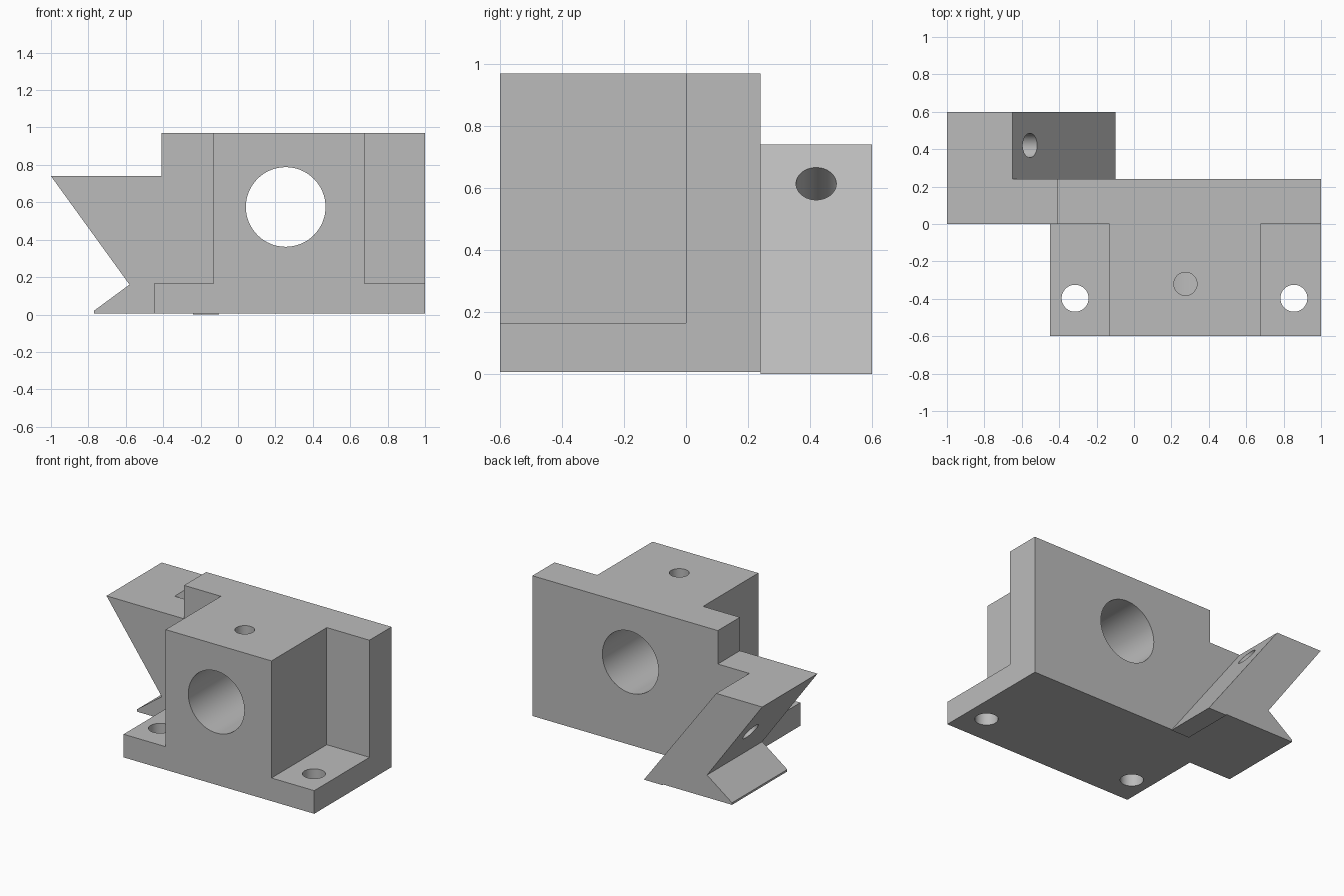
import bpy
import bmesh
import math
from mathutils import Vector

if "Cube" in bpy.data.objects:
    bpy.data.objects.remove(bpy.data.objects["Cube"], do_unlink=True)

grey = bpy.data.materials.new("machined grey")
grey.use_nodes = True
colour = (0.5, 0.5, 0.5, 1)
grey.diffuse_color = colour
grey.node_tree.nodes["Principled BSDF"].inputs["Base Color"].default_value = colour

FLOOR = 0.006
TOP = 0.97
SHELF = 0.74


def make_object(name, bm):
    bmesh.ops.recalc_face_normals(bm, faces=bm.faces)
    mesh = bpy.data.meshes.new(name)
    bm.to_mesh(mesh)
    bm.free()
    mesh.materials.append(grey)
    obj = bpy.data.objects.new(name, mesh)
    bpy.context.collection.objects.link(obj)
    return obj


def extrude_profile(name, points, y0, y1):
    """Extrude an x-z outline from y0 to y1."""
    bm = bmesh.new()
    face = bm.faces.new([bm.verts.new((x, y0, z)) for x, z in points])
    out = bmesh.ops.extrude_face_region(bm, geom=[face])
    verts = [v for v in out["geom"] if isinstance(v, bmesh.types.BMVert)]
    bmesh.ops.translate(bm, verts=verts, vec=(0, y1 - y0, 0))
    return make_object(name, bm)


def box(name, x0, x1, y0, y1, z0, z1):
    return extrude_profile(name, [(x0, z0), (x1, z0), (x1, z1), (x0, z1)], y0, y1)


def cylinder(name, centre, axis, radius, length, stretch=1):
    bm = bmesh.new()
    bmesh.ops.create_cone(bm, cap_ends=True, segments=64, radius1=radius,
                          radius2=radius, depth=length)
    bmesh.ops.scale(bm, verts=bm.verts, vec=(stretch, 1, 1))
    # Turn about y only, so the stretched side stays along the slope
    axis = Vector(axis)
    if axis.y:
        bmesh.ops.rotate(bm, verts=bm.verts,
                         matrix=Vector((0, 0, 1)).rotation_difference(axis).to_matrix())
    else:
        from_z = Vector((0, 0, 1)).rotation_difference(axis.normalized())
        bmesh.ops.rotate(bm, verts=bm.verts, matrix=from_z.to_matrix())
    bmesh.ops.translate(bm, verts=bm.verts, vec=centre)
    return make_object(name, bm)


def combine(target, other, operation):
    mod = target.modifiers.new(other.name, "BOOLEAN")
    mod.object = other
    mod.operation = operation
    mod.solver = "EXACT"
    bpy.context.view_layer.objects.active = target
    bpy.ops.object.modifier_apply(modifier=mod.name)
    bpy.data.objects.remove(other, do_unlink=True)


# Upright plate with the notched jaw on its side
jaw = [(-1, SHELF), (-0.58, 0.16), (-0.77, 0.02), (-0.77, FLOOR)]
bracket = extrude_profile("bearing_bracket", jaw + [
    (1, FLOOR), (1, TOP), (-0.41, TOP), (-0.41, SHELF)], 0, 0.24)

# Slanted clamp arm behind the plate
arm = extrude_profile("slanted_arm", jaw + [
    (-0.24, FLOOR), (-0.24, 0), (-0.1, 0), (-0.65, SHELF)], 0.24, 0.6)

# Foot and bearing block in front of the plate
foot = box("mounting_foot", -0.45, 1, -0.6, 0, FLOOR, 0.165)
block = box("bearing_block", -0.13, 0.675, -0.6, 0, FLOOR, TOP)
for part in (foot, block, arm):
    combine(bracket, part, "UNION")

# Main bore, oil hole, bolt holes and the hole across the arm
slope = Vector((SHELF, 0, 0.55)).normalized()
cutters = [
    cylinder("main_bore", (0.255, 0, 0.575), (0, 1, 0), 0.213, 2),
    cylinder("oil_hole", (0.275, -0.32, 0.8), (0, 0, 1), 0.062, 0.5),
    cylinder("arm_hole", (-0.555, 0.42, 0.615), slope, 0.065, 0.8),
]
for x in (-0.315, 0.855):
    cutters.append(cylinder("bolt_hole", (x, -0.397, 0.1), (0, 0, 1), 0.072, 0.4))
for cutter in cutters:
    combine(bracket, cutter, "DIFFERENCE")

# Smooth the bores and keep the edges sharp
bpy.ops.object.select_all(action="DESELECT")
bracket.select_set(True)
bpy.context.view_layer.objects.active = bracket
bpy.ops.object.shade_smooth_by_angle(angle=math.radians(25))
